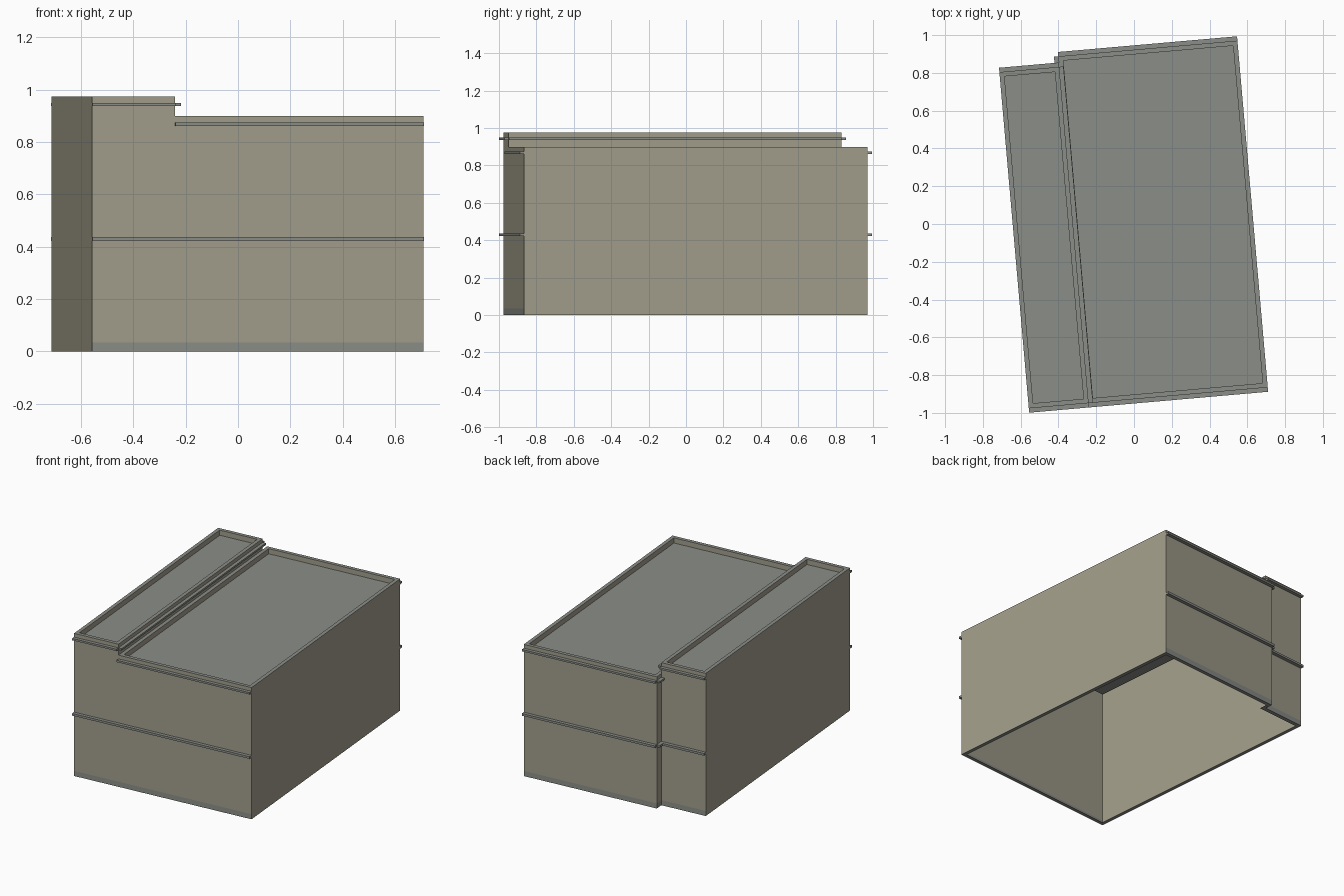
import bpy, math
from mathutils import Vector, Matrix

if "Cube" in bpy.data.objects:
    bpy.data.objects.remove(bpy.data.objects["Cube"])

# Building grid: local x along the front, local y into the depth, turned 5 degrees
A, W = 0.318, 1.27            # width of tall wing, total width
L1, L2 = 1.787, 1.843         # depth of tall wing, depth of low wing
H1, H2 = 0.975, 0.90          # parapet heights
BASE, T, DROP, OUT = 0.035, 0.025, 0.035, 0.023
PLACE = Matrix.Translation((-0.557, -0.976, 0)) @ Matrix.Rotation(math.radians(5), 4, 'Z')


def material(name, rgb):
    m = bpy.data.materials.new(name)
    m.diffuse_color = (*rgb, 1)
    m.use_nodes = True
    m.node_tree.nodes["Principled BSDF"].inputs["Base Color"].default_value = m.diffuse_color
    return m


TAN = material("wall_tan", (0.36, 0.345, 0.26))
GREY = material("trim_grey", (0.26, 0.27, 0.25))


def build(name, quads, mat):
    """Make one object from a list of four-cornered faces."""
    verts = [PLACE @ Vector(p) for q in quads for p in q]
    faces = [tuple(range(i, i + 4)) for i in range(0, len(verts), 4)]
    me = bpy.data.meshes.new(name)
    me.from_pydata(verts, [], faces)
    me.materials.append(mat)
    ob = bpy.data.objects.new(name, me)
    bpy.context.collection.objects.link(ob)
    return ob


def panel(p, q, z0, z1):
    return [(*p, z0), (*q, z0), (*q, z1), (*p, z1)]


def ring(outer, inner, z, up=True):
    n = len(outer)
    quads = [[(*outer[i], z), (*outer[(i + 1) % n], z),
              (*inner[(i + 1) % n], z), (*inner[i], z)] for i in range(n)]
    return quads if up else [q[::-1] for q in quads]


def band(name, p, q, z0, z1):
    """Thin ledge standing out to the right of the line p-q."""
    d = (Vector(q) - Vector(p)).normalized() * OUT
    n = Vector((d.y, -d.x))
    c = [tuple(Vector(p)), tuple(Vector(p) + n), tuple(Vector(q) + n), tuple(Vector(q))]
    quads = [panel(c[i], c[(i + 1) % 4], z0, z1) for i in range(4)]
    quads += [[(*k, z1) for k in c], [(*k, z0) for k in c[::-1]]]
    build(name, quads, GREY)


def rect(x0, y0, x1, y1):
    return [(x0, y0), (x1, y0), (x1, y1), (x0, y1)]


# Facades (decorated) and plain party walls
facades = {
    "front_tall": ((0, 0), (A, 0), H1),
    "front_low": ((A, 0), (W, 0), H2),
    "back_low": ((W, L2), (A, L2), H2),
    "back_step": ((A, L2), (A, L1), H2),
    "back_tall": ((A, L1), (0, L1), H1),
}
for name, (p, q, h) in facades.items():
    build(name + "_wall", [panel(p, q, BASE, h)], TAN)
    build(name + "_base", [panel(p, q, 0, BASE)], GREY)
    band(name + "_floor_band", p, q, 0.422, 0.437)
    band(name + "_cornice", p, q, h - 0.038, h - 0.025)
build("left_party_wall", [panel((0, L1), (0, 0), 0, H1)], TAN)
build("right_party_wall", [panel((W, 0), (W, L2), 0, H2)], TAN)

# Wall rising between the low roof and the tall wing
build("upper_step_wall", [panel((A, 0), (A, L1), H2 - DROP, H1)], TAN)
band("upper_step_cornice", (A, 0), (A, L1), H1 - 0.038, H1 - 0.025)

# Sunken roofs with parapets
for name, (x0, y0, x1, y1, h) in {"tall": (0, 0, A, L1, H1), "low": (A, 0, W, L2, H2)}.items():
    outer = rect(x0, y0, x1, y1)
    inner = rect(x0 + T, y0 + T, x1 - T, y1 - T)
    build(name + "_parapet_cap", ring(outer, inner, h), GREY)
    build(name + "_parapet_inside",
          [panel(inner[(i + 1) % 4], inner[i], h - DROP, h) for i in range(4)], TAN)
    build(name + "_roof", [[(*p, h - DROP) for p in inner]], GREY)

# Rim under the walls; the underside is open
outline = [(0, 0), (W, 0), (W, L2), (A, L2), (A, L1), (0, L1)]
inset = [(T, T), (W - T, T), (W - T, L2 - T), (A + T, L2 - T), (A + T, L1 - T), (T, L1 - T)]
build("bottom_rim", ring(outline, inset, 0, up=False), GREY)
